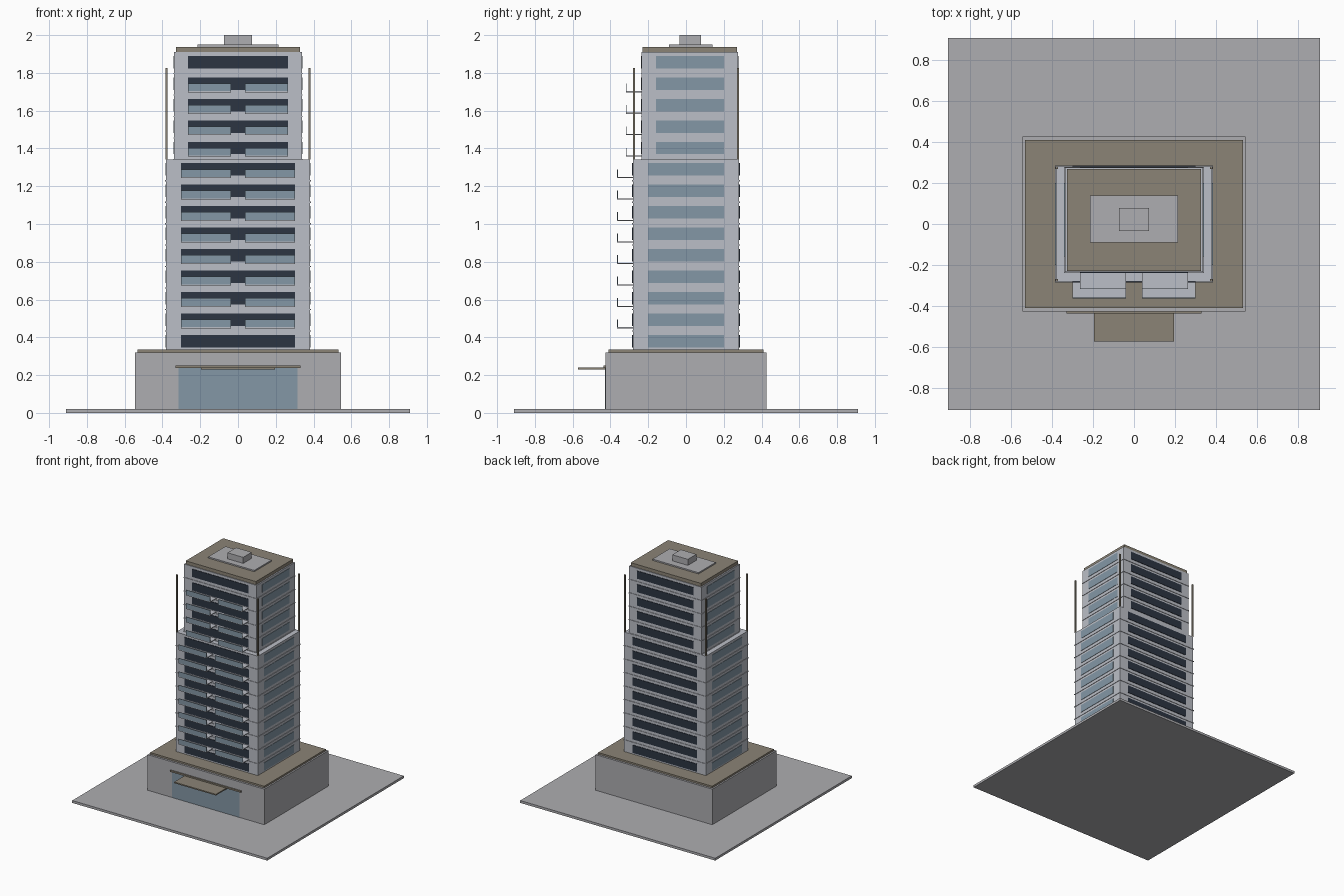
import bpy, bmesh
from mathutils import Matrix

if "Cube" in bpy.data.objects:
    bpy.data.objects.remove(bpy.data.objects["Cube"])


def material(name, rgb):
    m = bpy.data.materials.new(name)
    m.diffuse_color = (*rgb, 1)
    m.use_nodes = True
    m.node_tree.nodes["Principled BSDF"].inputs["Base Color"].default_value = m.diffuse_color
    return m


CONCRETE = material("concrete", (0.42, 0.42, 0.44))
FACADE = material("facade", (0.50, 0.52, 0.57))
BRONZE = material("bronze", (0.26, 0.23, 0.18))
GLASS = material("pale_glass", (0.23, 0.31, 0.38))
DARK = material("dark_glass", (0.025, 0.035, 0.055))


def boxes(name, mat, spans):
    """One object made of boxes given as (x0, x1, y0, y1, z0, z1)."""
    bm = bmesh.new()
    for x0, x1, y0, y1, z0, z1 in spans:
        place = Matrix.Translation(((x0 + x1) / 2, (y0 + y1) / 2, (z0 + z1) / 2))
        size = Matrix.Diagonal((x1 - x0, y1 - y0, z1 - z0, 1))
        bmesh.ops.create_cube(bm, size=1, matrix=place @ size)
    mesh = bpy.data.meshes.new(name)
    bm.to_mesh(mesh)
    bm.free()
    mesh.materials.append(mat)
    obj = bpy.data.objects.new(name, mesh)
    bpy.context.collection.objects.link(obj)


BASE, PITCH, FLOORS, SETBACK = 0.32, 0.1136, 14, 9


def level(i):
    return BASE + i * PITCH


# Site and podium
boxes("site_slab", CONCRETE, [(-0.91, 0.91, -0.91, 0.91, 0, 0.02)])
boxes("podium", CONCRETE, [(-0.545, 0.545, -0.427, 0.427, 0.02, BASE)])
boxes("podium_roof", BRONZE, [(-0.532, 0.532, -0.41, 0.41, BASE, 0.335)])

# Entrance
boxes("lobby_glass", GLASS, [(-0.315, 0.315, -0.428, -0.42, 0.02, 0.237)])
boxes("entrance_band", BRONZE, [(-0.33, 0.33, -0.437, -0.42, 0.237, 0.25)])
boxes("entrance_canopy", BRONZE, [(-0.195, 0.195, -0.573, -0.427, 0.229, 0.239)])

# Tower tiers: name, floor range, half width, front y, back y, window half width, side window y range
tiers = [
    ("lower", range(0, SETBACK), 0.382, -0.281, 0.281, 0.301, -0.20, 0.20),
    ("upper", range(SETBACK, FLOORS), 0.338, -0.235, 0.275, 0.264, -0.16, 0.20),
]
for tier, floors, hw, front, back, win, s0, s1 in tiers:
    z0, z1 = level(floors[0]), level(floors[-1] + 1)
    boxes(tier + "_tower", FACADE, [(-hw, hw, front, back, z0, z1)])

    slabs, dark, side, decks, rails = [], [], [], [], []
    for i in floors:
        z = level(i)
        # Slab edges standing slightly proud of the facade
        e = 0.004
        slabs.append((-hw - e, hw + e, front - e, back + e, z - 0.003, z + 0.003))
        # Ribbon windows
        a, b = z + 0.027, z + 0.093
        dark.append((-win, win, front - 0.004, front + 0.01, a, b))
        dark.append((-win, win, back - 0.01, back + 0.004, a, b))
        side.append((hw - 0.01, hw + 0.003, s0, s1, a, b))
        side.append((-hw - 0.003, -hw + 0.01, s0, s1, a, b))
        # Paired balconies on all but the first and last floors
        if 0 < i < FLOORS - 1:
            edge = front - 0.083
            for x0, x1 in ((-win, -0.038), (0.038, win)):
                decks.append((x0, x1, edge, front, z + 0.014, z + 0.020))
                rails.append((x0, x1, edge, edge + 0.004, z + 0.020, z + 0.061))
    boxes(tier + "_floor_slabs", FACADE, slabs)
    boxes(tier + "_ribbon_windows", DARK, dark)
    boxes(tier + "_side_windows", GLASS, side)
    boxes(tier + "_balcony_decks", FACADE, decks)
    boxes(tier + "_balcony_rails", GLASS, rails)

# Corner posts rising from the setback
boxes("corner_posts", BRONZE, [
    (x - 0.006, x + 0.006, y - 0.006, y + 0.006, level(SETBACK), 1.825)
    for x in (-0.378, 0.378) for y in (-0.275, 0.275)])

# Roof
boxes("roof_cap", BRONZE, [(-0.327, 0.327, -0.229, 0.269, level(FLOORS), 1.938)])
boxes("roof_plinth", CONCRETE, [(-0.215, 0.215, -0.09, 0.14, 1.938, 1.949)])
boxes("plant_room", CONCRETE, [(-0.073, 0.073, -0.035, 0.079, 1.949, 2.0)])
